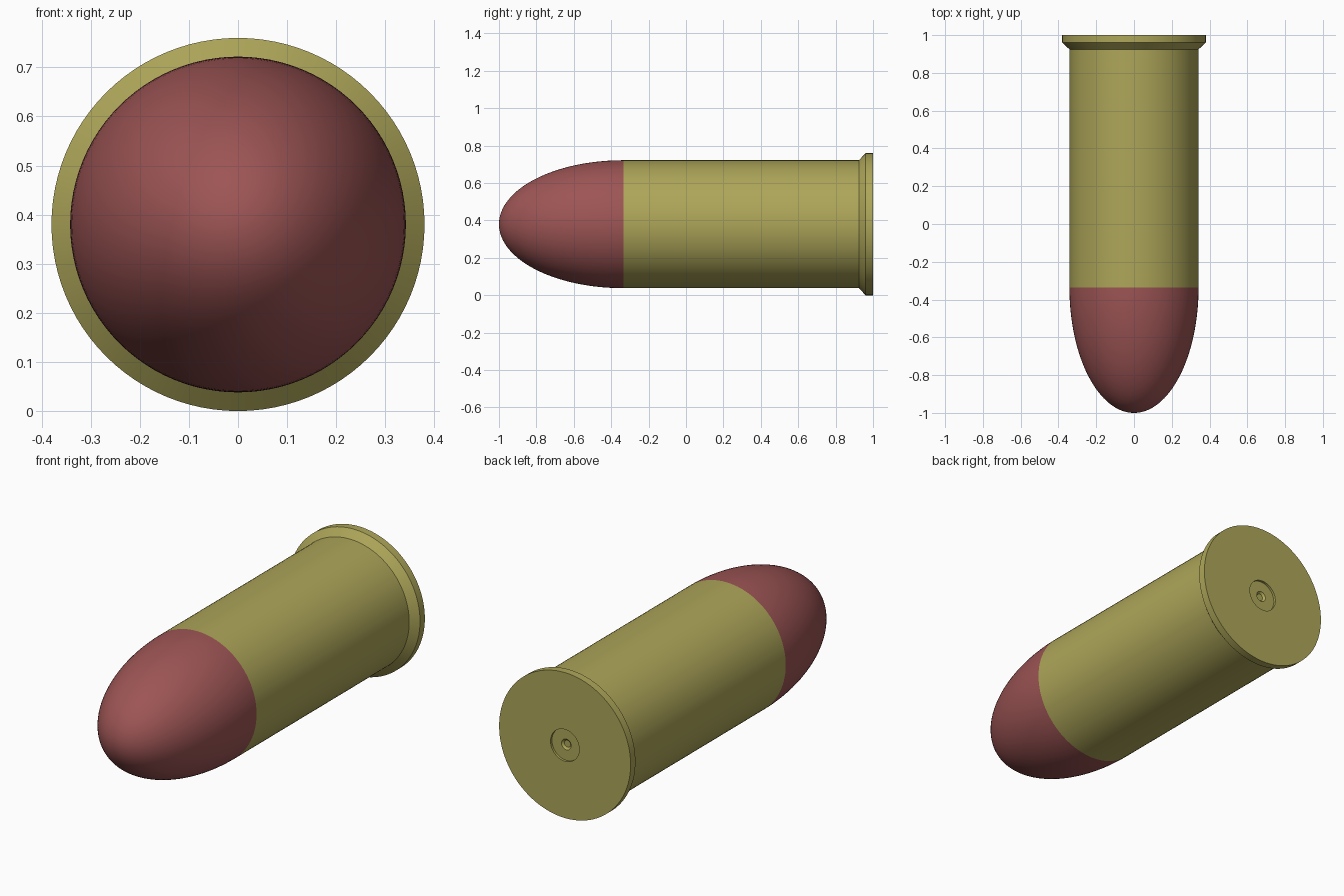
import bpy
import math

if "Cube" in bpy.data.objects:
    bpy.data.objects.remove(bpy.data.objects["Cube"])

SEGMENTS = 96
AXIS_Z = 0.38
BODY_R = 0.342
MOUTH_Y = -0.335


def material(name, color):
    mat = bpy.data.materials.new(name)
    mat.diffuse_color = (*color, 1)
    mat.use_nodes = True
    mat.node_tree.nodes["Principled BSDF"].inputs["Base Color"].default_value = mat.diffuse_color
    return mat


def lathe(name, profile, mat):
    """Revolve (radius, y) points around the lengthwise axis; radius 0 makes a pole."""
    verts, faces, rings = [], [], []
    for r, y in profile:
        count = 1 if r == 0 else SEGMENTS
        rings.append(range(len(verts), len(verts) + count))
        for i in range(count):
            a = math.tau * i / SEGMENTS
            verts.append((r * math.cos(a), y, AXIS_Z + r * math.sin(a)))
    for lo, hi in zip(rings, rings[1:]):
        for i in range(SEGMENTS):
            j = (i + 1) % SEGMENTS
            if len(lo) == 1:
                faces.append((lo[0], hi[i], hi[j]))
            elif len(hi) == 1:
                faces.append((lo[j], lo[i], hi[0]))
            else:
                faces.append((lo[j], lo[i], hi[i], hi[j]))
    mesh = bpy.data.meshes.new(name)
    mesh.from_pydata(verts, [], faces)
    mesh.materials.append(mat)
    obj = bpy.data.objects.new(name, mesh)
    bpy.context.collection.objects.link(obj)
    bpy.ops.object.select_all(action='DESELECT')
    obj.select_set(True)
    bpy.context.view_layer.objects.active = obj
    bpy.ops.object.shade_smooth_by_angle(angle=math.radians(30))
    return obj


brass = material("brass", (0.42, 0.38, 0.10))
red = material("red", (0.34, 0.09, 0.09))

# Case with chamfered rim and a shallow primer pocket
lathe("case", [(BODY_R, MOUTH_Y), (BODY_R, 0.925), (0.38, 0.96), (0.38, 1.0),
               (0.083, 1.0), (0.083, 0.988)], brass)

# Primer with a small firing dimple
lathe("primer", [(0.083, 0.988), (0.028, 0.988), (0.018, 0.978), (0, 0.978)], brass)

# Half-ellipsoid nose
STEPS = 32
nose = [(BODY_R * math.sin(t), MOUTH_Y - (1 + MOUTH_Y) * math.cos(t))
        for t in (math.pi / 2 * i / STEPS for i in range(1, STEPS + 1))]
lathe("nose", [(0, -1.0)] + nose, red)
